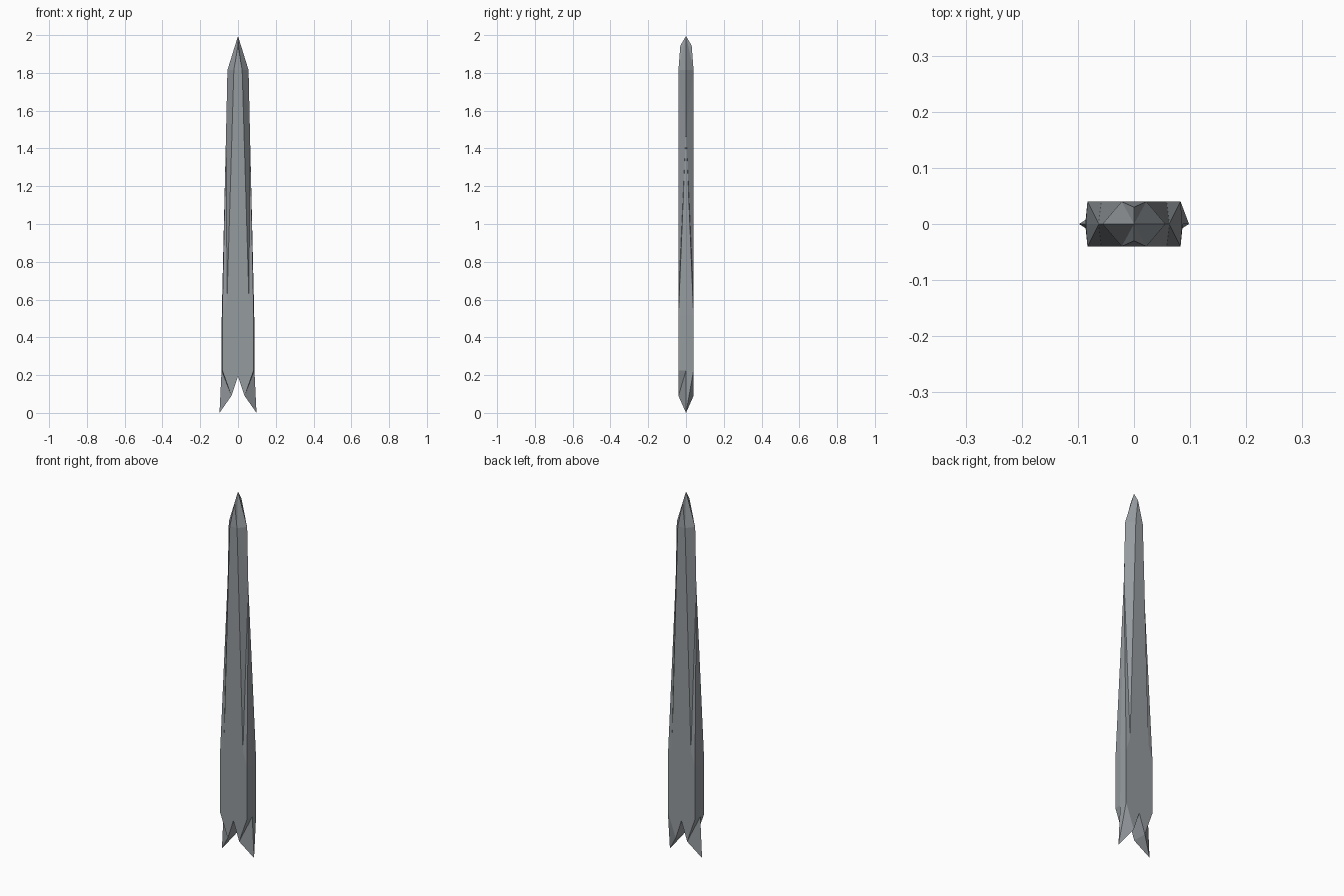
import bpy, bmesh

if "Cube" in bpy.data.objects:
    bpy.data.objects.remove(bpy.data.objects["Cube"])

T = 0.04  # half thickness

# Right half of the flat face, from notch up to the shoulder (x, z)
FLAT = [(0, 0.2), (0.035, 0.095), (0.083, 0.23), (0.083, 0.52),
        (0.058, 0.6), (0.022, 1.82)]
# Right half of the sharp edge outline at y = 0 (x, z)
EDGE = [(0, 0.2), (0.035, 0.095), (0.087, 0.23), (0.086, 0.52),
        (0.063, 1.5), (0.056, 1.82)]

bm = bmesh.new()


def quarter(sx, sy):
    """One quarter of the blade; sx, sy choose left/right and front/back."""
    def vert(x, y, z):
        return bm.verts.new((sx * x, sy * y, z))

    def face(*verts):
        bm.faces.new(verts)

    flat = [vert(x, T, z) for x, z in FLAT]
    edge = [vert(x, 0, z) for x, z in EDGE]
    barb = vert(0.098, 0, 0.005)
    tip = vert(0, 0, 2.0)
    centre = vert(0, T, 1.82)
    top = vert(0, 0.03, 1.95)
    # broad flat face
    face(*flat, centre)
    face(centre, flat[5], top)
    # tail notch wall and pointed barb
    face(flat[0], flat[1], edge[1], edge[0])
    face(flat[1], edge[1], barb)
    if sx > 0 and sy > 0:      # back right barb is broader than the others
        face(flat[1], barb, flat[2])
        face(flat[2], barb, edge[2])
    else:
        face(flat[1], barb, edge[2])
        face(flat[1], edge[2], flat[2])
    # bevels running up to the tip
    face(flat[2], edge[2], edge[3], flat[3])
    face(flat[3], edge[3], edge[4])
    face(flat[3], edge[4], flat[4])
    face(flat[4], edge[4], flat[5])
    face(flat[5], edge[4], edge[5])
    face(flat[5], edge[5], tip)
    face(flat[5], tip, top)


for sx in (-1, 1):
    for sy in (-1, 1):
        quarter(sx, sy)

# Weld the quarters and stand the blade on the ground
bmesh.ops.remove_doubles(bm, verts=bm.verts[:], dist=0.0005)
low = min(v.co.z for v in bm.verts)
bmesh.ops.translate(bm, verts=bm.verts[:], vec=(0, 0, -low))
bmesh.ops.recalc_face_normals(bm, faces=bm.faces[:])

mesh = bpy.data.meshes.new("blade")
bm.to_mesh(mesh)
bm.free()
blade = bpy.data.objects.new("blade", mesh)
bpy.context.collection.objects.link(blade)

# Dark steel
steel = bpy.data.materials.new("dark_steel")
steel.diffuse_color = (0.30, 0.325, 0.345, 1)
steel.use_nodes = True
steel.node_tree.nodes["Principled BSDF"].inputs["Base Color"].default_value = steel.diffuse_color
mesh.materials.append(steel)
